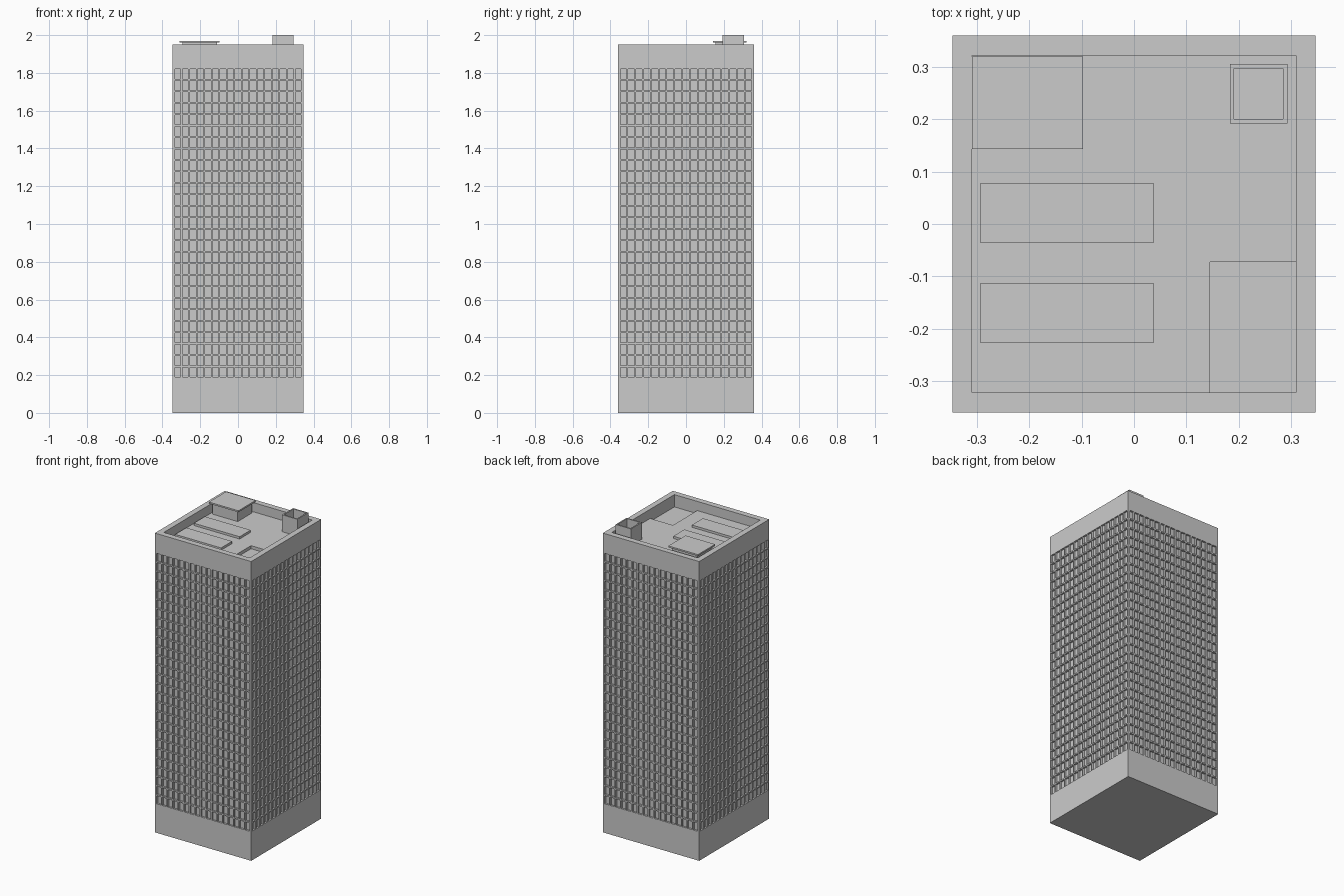
import bpy, bmesh
from mathutils import Vector

if "Cube" in bpy.data.objects:
    bpy.data.objects.remove(bpy.data.objects["Cube"])

HX, HY, TOP = 0.347, 0.36, 1.95
FLOOR = 1.89
Z0, Z1, ROWS, COLS = 0.185, 1.825, 27, 17


def finish(bm, name):
    bmesh.ops.recalc_face_normals(bm, faces=bm.faces)
    me = bpy.data.meshes.new(name)
    bm.to_mesh(me)
    bm.free()
    ob = bpy.data.objects.new(name, me)
    bpy.context.collection.objects.link(ob)
    return ob


def box_bm(x0, x1, y0, y1, z0, z1):
    bm = bmesh.new()
    bmesh.ops.create_cube(bm, size=1)
    for v in bm.verts:
        v.co = Vector((x1 if v.co.x > 0 else x0, y1 if v.co.y > 0 else y0,
                       z1 if v.co.z > 0 else z0))
    bm.normal_update()
    return bm


def cut(bm, faces, axis, pos):
    geom = set(faces)
    for f in faces:
        geom.update(f.edges)
        geom.update(f.verts)
    co, no = Vector((0, 0, 0)), Vector((0, 0, 0))
    co[axis], no[axis] = pos, 1
    bmesh.ops.bisect_plane(bm, geom=list(geom), dist=1e-5, plane_co=co, plane_no=no)
    bm.normal_update()


def sink_top(bm, margin, depth):
    top = max(bm.faces, key=lambda f: f.calc_center_median().z)
    bmesh.ops.inset_individual(bm, faces=[top], thickness=margin)
    floor = bmesh.ops.extrude_discrete_faces(bm, faces=[top])["faces"]
    bmesh.ops.translate(bm, vec=(0, 0, -depth), verts=floor[0].verts)
    bm.normal_update()


# Tower shaft with sunken roof
bm = box_bm(-HX, HX, -HY, HY, 0, TOP)
sink_top(bm, 0.0535, TOP - FLOOR)


def roof_floor():
    return [f for f in bm.faces if f.normal.z > 0.9
            and abs(f.calc_center_median().z - FLOOR) < 1e-4]


# Shallow pit in the roof corner
cut(bm, roof_floor(), 0, 0.145)
cut(bm, [f for f in roof_floor() if f.calc_center_median().x > 0.145], 1, -0.073)
pit = [f for f in roof_floor() if f.calc_center_median().x > 0.145
       and f.calc_center_median().y < -0.073]
pit = bmesh.ops.extrude_discrete_faces(bm, faces=pit)["faces"]
bmesh.ops.translate(bm, vec=(0, 0, -0.02), verts=pit[0].verts)
bm.normal_update()


# Window cells on the four walls
def wall(axis):
    out = []
    for f in bm.faces:
        c = f.calc_center_median()
        half = (HX, HY)[axis]
        if abs(f.normal[axis]) > 0.9 and abs(abs(c[axis]) - half) < 1e-4:
            out.append(f)
    return out


for r in range(ROWS + 1):
    z = Z0 + (Z1 - Z0) * r / ROWS
    cut(bm, wall(0) + wall(1), 2, z)
cells = []
for axis, half in ((0, HY), (1, HX)):
    across, edge = 1 - axis, half - 0.008

    def band():
        return [f for f in wall(axis) if Z0 < f.calc_center_median().z < Z1]
    for i in range(COLS + 1):
        cut(bm, band(), across, -edge + 2 * edge * i / COLS)
    cells += [f for f in band() if abs(f.calc_center_median()[across]) < edge]
bmesh.ops.inset_individual(bm, faces=cells, thickness=0.006)
bm.normal_update()
panes = bmesh.ops.extrude_discrete_faces(bm, faces=cells)["faces"]
for f in panes:
    f.normal_update()
    bmesh.ops.translate(bm, vec=f.normal * -0.012, verts=f.verts)
finish(bm, "tower")

# Roof penthouse and its overhanging lid
finish(box_bm(-0.2935, -0.112, 0.157, 0.3065, FLOOR, 1.96), "penthouse")
finish(box_bm(-0.31, -0.097, 0.143, 0.32, 1.96, 1.97), "penthouse_lid")

# Open vent shaft
bm = box_bm(0.183, 0.293, 0.192, 0.306, FLOOR, 2.0)
sink_top(bm, 0.012, 0.08)
finish(bm, "vent_shaft")

# Low roof slabs
for i, y in enumerate((-0.17, 0.021)):
    finish(box_bm(-0.2935, 0.037, y - 0.057, y + 0.057, FLOOR, FLOOR + 0.015),
           f"roof_slab_{i + 1}")
